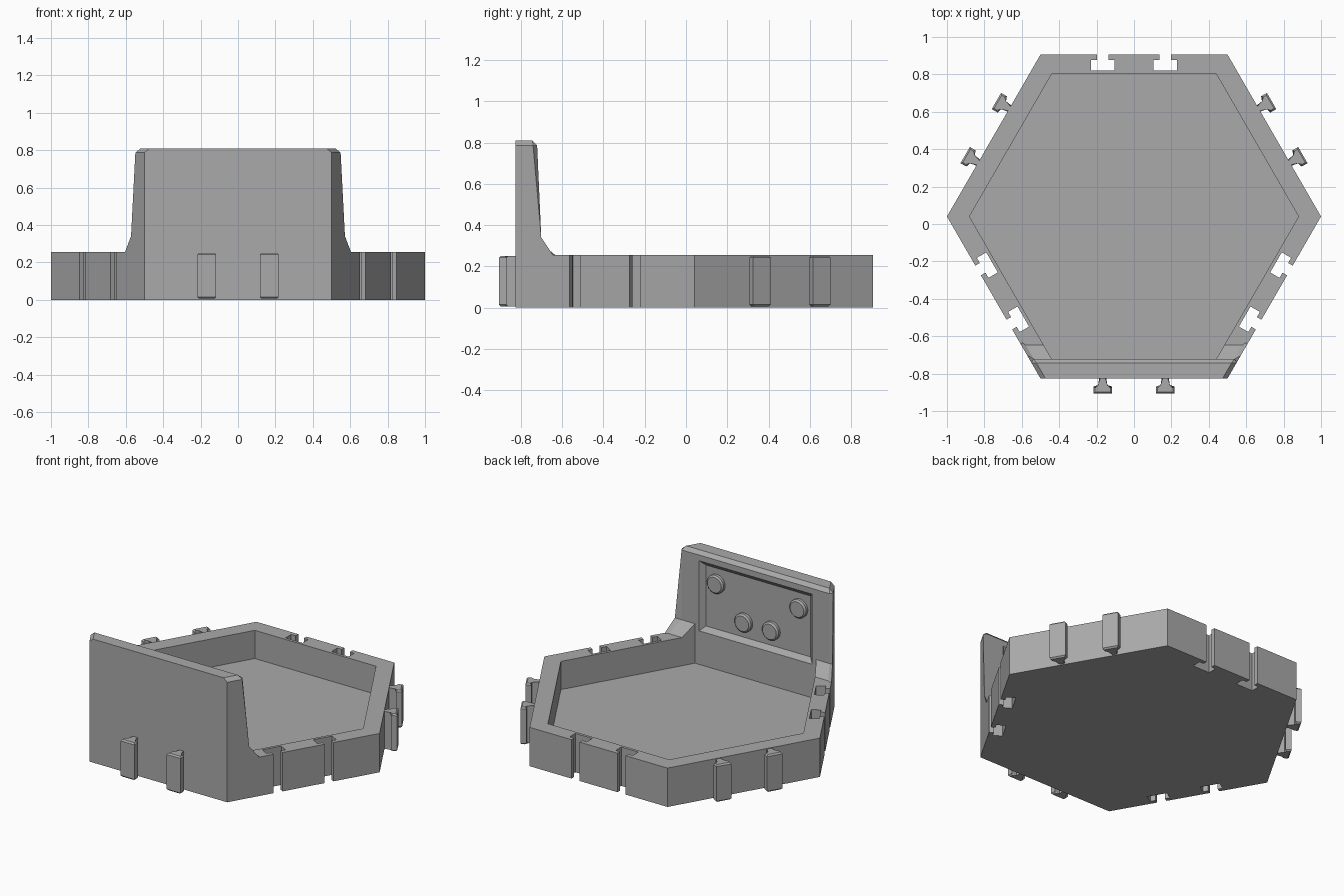
import bpy
import bmesh
from math import sin, cos, pi, sqrt, radians
from mathutils import Matrix, Vector

if "Cube" in bpy.data.objects:
    bpy.data.objects.remove(bpy.data.objects["Cube"])

CY = 0.04                 # hexagon centre in y
APO = sqrt(3) / 2         # distance from centre to an outer side
FRONT = CY - APO
INNER = 0.762             # distance from centre to an inner side
RIM = 0.255               # rim height

grey = bpy.data.materials.new("plain_grey")
grey.use_nodes = True
colour = (0.4, 0.4, 0.4, 1)
grey.diffuse_color = colour
grey.node_tree.nodes["Principled BSDF"].inputs["Base Color"].default_value = colour


def finish(name, bm):
    bmesh.ops.recalc_face_normals(bm, faces=bm.faces)
    mesh = bpy.data.meshes.new(name)
    bm.to_mesh(mesh)
    bm.free()
    mesh.materials.append(grey)
    ob = bpy.data.objects.new(name, mesh)
    bpy.context.collection.objects.link(ob)
    return ob


def loft(bottom, top):
    """Closed solid between two matching loops of points."""
    bm = bmesh.new()
    a = [bm.verts.new(p) for p in bottom]
    b = [bm.verts.new(p) for p in top]
    bm.faces.new(a)
    bm.faces.new(b)
    n = len(a)
    for i in range(n):
        j = (i + 1) % n
        bm.faces.new((a[i], a[j], b[j], b[i]))
    return bm


def prism(pts, z0, z1):
    return loft([(x, y, z0) for x, y in pts], [(x, y, z1) for x, y in pts])


def hexagon(apothem):
    r = apothem / APO
    return [(r * cos(i * pi / 3), CY + r * sin(i * pi / 3)) for i in range(6)]


def bevel(bm, edges, width):
    bmesh.ops.bevel(bm, geom=edges, offset=width, segments=1, affect='EDGES')


def boolean(target, other, operation):
    mod = target.modifiers.new(operation.lower(), 'BOOLEAN')
    mod.operation = operation
    mod.solver = 'EXACT'
    mod.object = other
    bpy.context.view_layer.objects.active = target
    bpy.ops.object.modifier_apply(modifier=mod.name)
    bpy.data.objects.remove(other)


def tee(along, neck, head, start, shoulder, end):
    """T outline pointing along +y, shifted sideways."""
    half = [(neck, start), (neck, shoulder), (head, shoulder), (head, end)]
    pts = half + [(-x, y) for x, y in reversed(half)]
    return [(x + along, y) for x, y in pts]


def turn(bm, angle):
    m = Matrix.Translation((0, CY, 0)) @ Matrix.Rotation(radians(angle), 4, 'Z')
    bmesh.ops.transform(bm, matrix=m, verts=bm.verts)


# Hexagonal tray body
tray = finish("tray", prism(hexagon(APO), 0, RIM))

# Front wall with flared feet, its ends following the hexagon sides
back = CY - INNER + 0.0005
top = 0.81
profile = [(FRONT, 0.1), (FRONT, top), (back, top), (back, 0.33),
           (back + 0.147, 0.18), (back + 0.147, 0.1)]
ends = [[(s * (0.5 + (y - FRONT) / sqrt(3)), y, z) for y, z in profile] for s in (-1, 1)]
bm = loft(*ends)
chosen = []
for e in bm.edges:
    p, q = (v.co for v in e.verts)
    across = abs(p.x - q.x) > 0.5
    high = min(p.z, q.z) > 0.15
    at_front = max(p.y, q.y) < FRONT + 0.01
    if high and not at_front and (not across or p.z > 0.8):
        chosen.append(e)
bevel(bm, chosen, 0.023)
boolean(tray, finish("front_wall", bm), 'UNION')

# Hollow interior
boolean(tray, finish("hollow_cutter", prism(hexagon(INNER), 0.07, 2)), 'DIFFERENCE')


# Tapered recess in the back of the front wall
def rectangle(hx, hz, y):
    return [(sx * hx, y, 0.52 + sz * hz) for sx, sz in ((-1, -1), (1, -1), (1, 1), (-1, 1))]


face = CY - INNER
depth = 0.027
boolean(tray, finish("recess_cutter", loft(rectangle(0.38, 0.2, face - depth),
                                           rectangle(0.44, 0.26, face + depth))), 'DIFFERENCE')

# Connector slots and tabs on alternating sides
for angle in (0, 120, 240):
    for along in (-0.167, 0.167):
        slot = prism(tee(along, 0.03, 0.062, APO + 0.05, APO - 0.028, APO - 0.086), -0.1, 0.4)
        turn(slot, angle)
        boolean(tray, finish("slot_cutter", slot), 'DIFFERENCE')

        tab = prism(tee(along, 0.016, 0.05, APO - 0.02, APO + 0.044, APO + 0.08), 0.006, 0.251)
        rims = [e for e in tab.edges
                if abs(e.verts[0].co.z - e.verts[1].co.z) < 0.01
                and max(v.co.y for v in e.verts) > APO]
        bevel(tab, rims, 0.009)
        turn(tab, angle + 60)
        finish("connector_tab", tab)

# Round pegs inside the recess
for x, z in ((-0.3, 0.62), (-0.1, 0.42), (0.1, 0.42), (0.3, 0.62)):
    bm = bmesh.new()
    bmesh.ops.create_cone(bm, cap_ends=True, segments=32, radius1=0.06, radius2=0.06, depth=0.05)
    bevel(bm, [e for e in bm.edges if min(v.co.z for v in e.verts) > 0], 0.01)
    bmesh.ops.transform(bm, verts=bm.verts,
                        matrix=Matrix.Translation((x, face - 0.024, z))
                        @ Matrix.Rotation(-pi / 2, 4, 'X'))
    peg = finish("peg", bm)
    bpy.ops.object.select_all(action='DESELECT')
    peg.select_set(True)
    bpy.context.view_layer.objects.active = peg
    bpy.ops.object.shade_smooth_by_angle()
